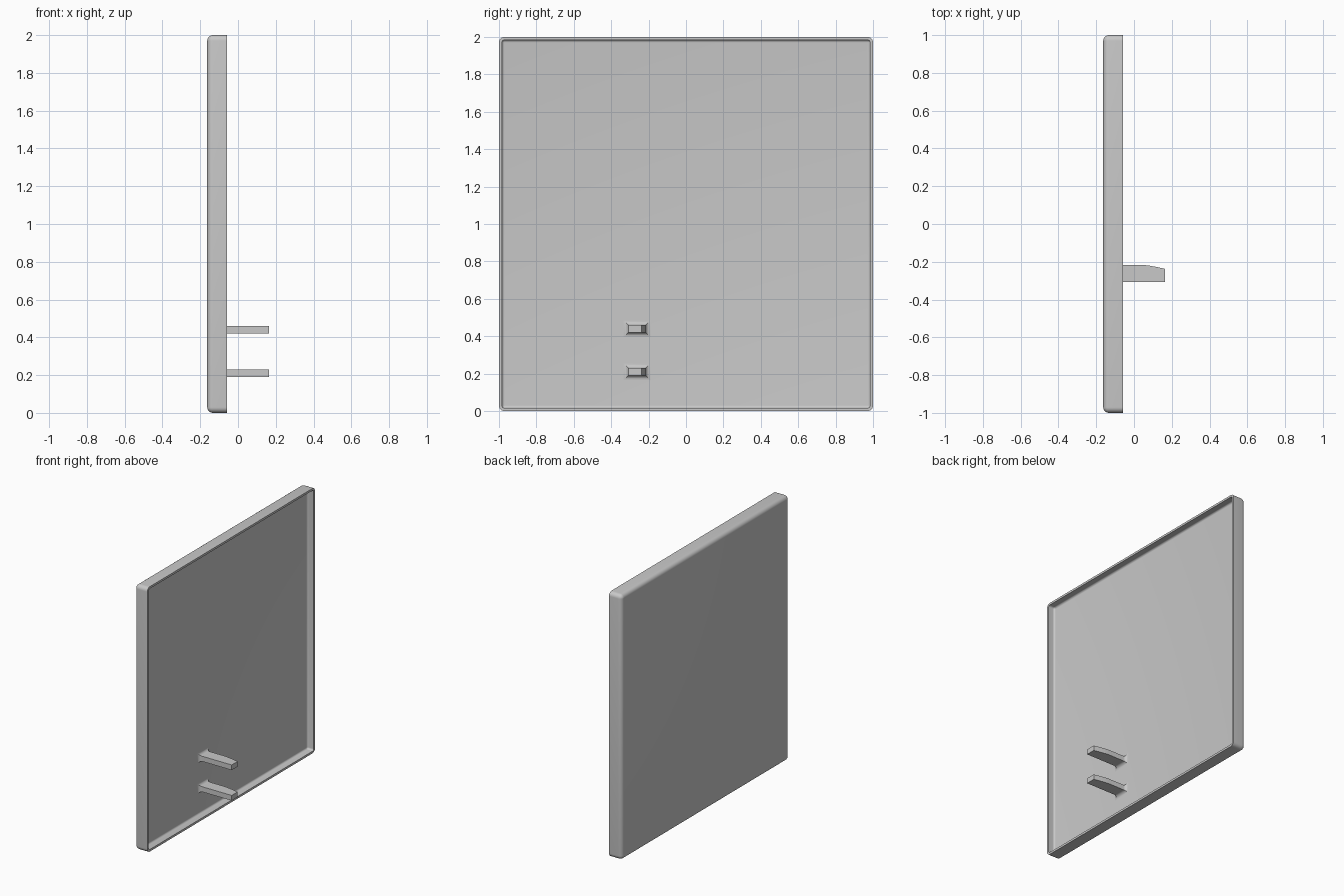
import bpy
import bmesh
from math import sin, cos, pi

cube = bpy.data.objects.get("Cube")
if cube:
    bpy.data.objects.remove(cube, do_unlink=True)

# Single plain grey
grey = bpy.data.materials.new("light_grey")
grey.use_nodes = True
GREY = (0.58, 0.58, 0.58, 1)
grey.diffuse_color = GREY
grey.node_tree.nodes["Principled BSDF"].inputs["Base Color"].default_value = GREY


def loft(name, loops):
    """Skin a list of equal-length closed loops and cap both ends."""
    bm = bmesh.new()
    rings = [[bm.verts.new(p) for p in loop] for loop in loops]
    n = len(rings[0])
    for a, b in zip(rings, rings[1:]):
        for i in range(n):
            j = (i + 1) % n
            bm.faces.new((a[i], a[j], b[j], b[i]))
    bm.faces.new(rings[0])
    bm.faces.new(rings[-1])
    bmesh.ops.remove_doubles(bm, verts=bm.verts, dist=0.0002)
    bmesh.ops.recalc_face_normals(bm, faces=bm.faces)
    mesh = bpy.data.meshes.new(name)
    bm.to_mesh(mesh)
    bm.free()
    mesh.materials.append(grey)
    obj = bpy.data.objects.new(name, mesh)
    bpy.context.collection.objects.link(obj)
    bpy.ops.object.select_all(action='DESELECT')
    obj.select_set(True)
    bpy.context.view_layer.objects.active = obj
    bpy.ops.object.shade_smooth_by_angle(angle=pi / 6)
    return obj


# Shallow square tray standing on edge, open towards +x
BACK, RIM, FLOOR = -0.163, -0.057, -0.11
ROUND, WALL = 0.03, 0.016
FILLET = ROUND - WALL
STEPS = 6
ANGLES = [pi / 2 * i / STEPS for i in range(STEPS + 1)]


def rounded_square(inset, x):
    """Square outline with rounded corners, moved inwards by inset."""
    r = max(ROUND - inset, 0)
    c = 1 - ROUND
    loop = []
    for q, (sy, sz) in enumerate([(1, 1), (-1, 1), (-1, -1), (1, -1)]):
        for a in ANGLES:
            t = a + q * pi / 2
            loop.append((x, sy * c + r * cos(t), 1 + sz * c + r * sin(t)))
    return loop


profile = [(ROUND * (1 - sin(a)), BACK + ROUND * (1 - cos(a))) for a in ANGLES]
profile += [(0, RIM), (WALL, RIM)]
profile += [(WALL + FILLET * (1 - cos(a)), FLOOR + FILLET * (1 - sin(a)))
            for a in ANGLES]
loft("tray", [rounded_square(i, x) for i, x in profile])

# Two pegs, flared at the root and tapered on one side towards the tip
TIP, BEND = 0.163, 0.045
FLARE = 0.025


def peg_section(x, z, flare=0.0, taper=0.0):
    y0, y1 = -0.308 - flare, -0.216 + flare - taper
    h = 0.0195 + flare
    return [(x, y0, z - h), (x, y1, z - h), (x, y1, z + h), (x, y0, z + h)]


for name, z in (("lower_peg", 0.21), ("upper_peg", 0.44)):
    loops = [peg_section(FLOOR + FLARE * (1 - cos(a)), z, FLARE * (1 - sin(a)))
             for a in ANGLES]
    for i in range(4):
        t = i / 3
        loops.append(peg_section(BEND + (TIP - BEND) * t, z, 0, 0.021 * t ** 1.3))
    loft(name, loops)
